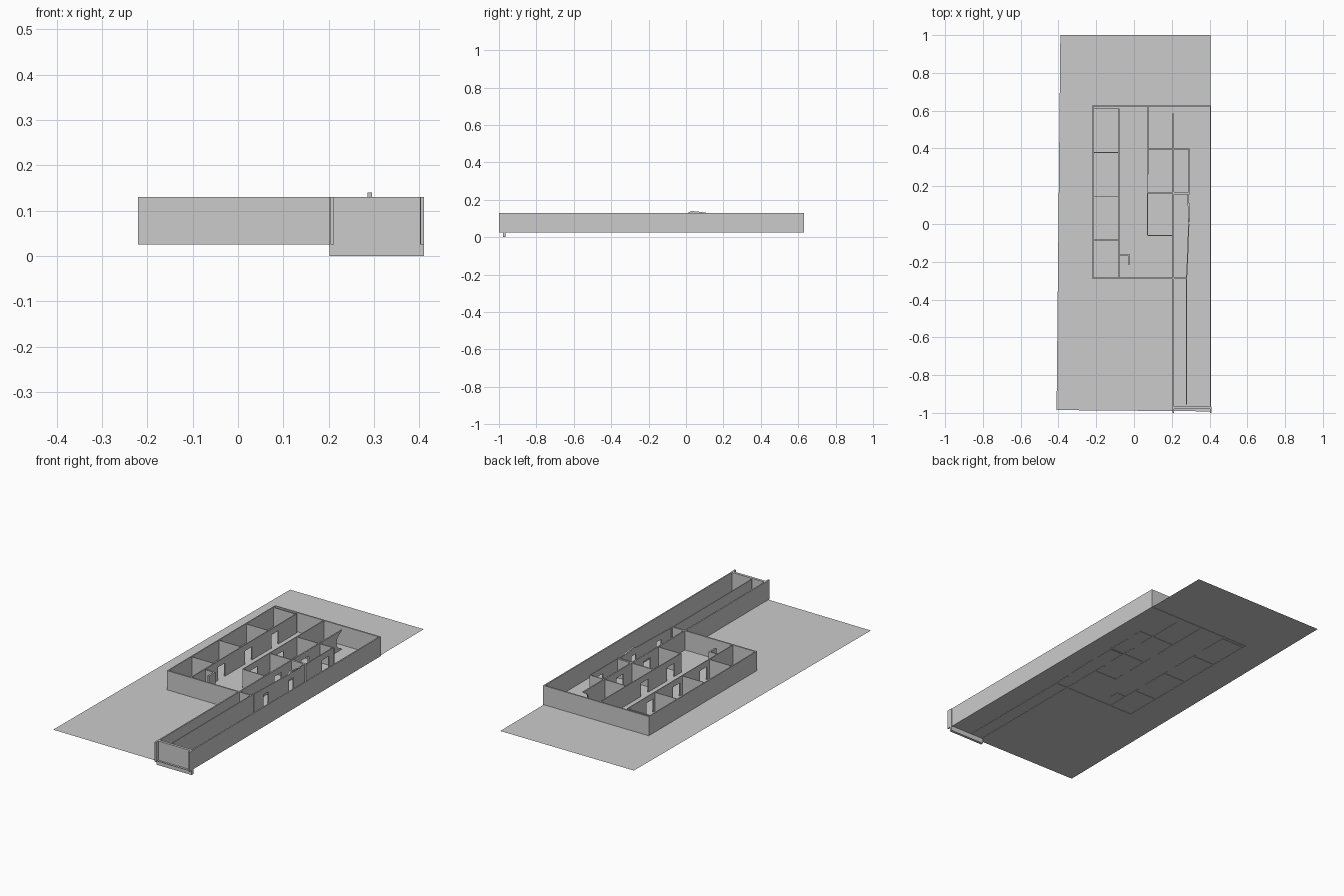
import bpy, bmesh
from mathutils import Vector

if "Cube" in bpy.data.objects:
    bpy.data.objects.remove(bpy.data.objects["Cube"])

Z0, Z1 = 0.025, 0.13      # wall foot and wall top
FLOOR = 0.027
DOOR_TOP = 0.098


def prism(name, outline, offset):
    """Closed solid from a planar outline pushed along an offset vector."""
    bm = bmesh.new()
    face = bm.faces.new([bm.verts.new(p) for p in outline])
    ext = bmesh.ops.extrude_face_region(bm, geom=[face], use_keep_orig=True)
    verts = [v for v in ext["geom"] if isinstance(v, bmesh.types.BMVert)]
    bmesh.ops.translate(bm, verts=verts, vec=offset)
    bmesh.ops.recalc_face_normals(bm, faces=bm.faces)
    mesh = bpy.data.meshes.new(name)
    bm.to_mesh(mesh)
    bm.free()
    obj = bpy.data.objects.new(name, mesh)
    bpy.context.collection.objects.link(obj)
    return obj


def wall(name, p0, p1, thick=0.006, doors=(), bottom=Z0, top=Z1, width=0.06, notch=0.0):
    """Upright wall from p0 to p1; doors are distances along it; notch hollows the far end."""
    a, b = Vector((*p0, 0)), Vector((*p1, 0))
    d = (b - a).normalized()
    n = Vector((-d.y, d.x, 0)) * thick
    length = (b - a).length
    prof = [(0, top), (0, bottom)]
    for s in sorted(doors):
        l, r = s - width / 2, s + width / 2
        prof += [(l, bottom), (l, DOOR_TOP), (r, DOOR_TOP), (r, bottom)]
    prof.append((length, bottom))
    if notch:
        h = top - bottom
        prof += [(length - notch * 0.8, bottom + h * 0.25), (length - notch, bottom + h * 0.5),
                 (length - notch * 0.8, bottom + h * 0.75)]
    prof.append((length, top))
    pts = [a + d * u + Vector((0, 0, z)) - n / 2 for u, z in prof]
    return prism(name, pts, n)


# Ground sheet
mesh = bpy.data.meshes.new("ground_sheet")
mesh.from_pydata([(-0.41, -0.985, FLOOR), (0.405, -0.992, FLOOR),
                  (0.405, 1.0, FLOOR), (-0.39, 1.0, FLOOR)], [], [(0, 1, 2, 3)])
bpy.context.collection.objects.link(bpy.data.objects.new("ground_sheet", mesh))

# Outer walls
wall("left_outer_wall", (-0.217, -0.29), (-0.217, 0.63), 0.006)
wall("back_outer_wall", (-0.22, 0.626), (0.408, 0.626), 0.008)
wall("front_outer_wall", (-0.22, -0.286), (0.28, -0.286), 0.008)
wall("right_outer_wall", (0.405, -0.985), (0.405, 0.63), 0.007)

# Entrance end: low wide panel between two fins
wall("entrance_panel", (0.202, -0.972), (0.41, -0.972), 0.014, bottom=0.0)
for side, x in (("left", 0.2075), ("right", 0.4065)):
    wall(f"{side}_entrance_fin", (x, -1.0), (x, -0.979), 0.008)

# Left row of rooms
wall("left_corridor_wall", (-0.08, -0.285), (-0.08, 0.612), 0.005,
     doors=(0.255, 0.485, 0.71))
for i, y in enumerate((-0.085, 0.147, 0.378, 0.61)):
    wall(f"left_room_partition_{i + 1}", (-0.217, y), (-0.08, y), 0.004, top=0.128)
wall("screen_long", (-0.08, -0.163), (-0.021, -0.163), 0.005, top=0.125)
wall("screen_return", (-0.026, -0.215), (-0.026, -0.163), 0.009, top=0.125)

# Middle row of rooms
wall("middle_corridor_wall", (0.072, -0.06), (0.074, 0.624), 0.005, doors=(0.09, 0.31))
for i, (y, x1, t) in enumerate(((-0.06, 0.207, 0.005), (0.166, 0.295, 0.007), (0.397, 0.295, 0.005))):
    wall(f"middle_room_partition_{i + 1}", (0.072, y), (x1, y), t, top=0.128)
wall("second_cross_wall", (0.207, 0.158), (0.295, 0.158), 0.005)

# Long spine wall and parallel passage wall
wall("spine_wall", (0.207, -0.979), (0.207, 0.585), 0.007, doors=(1.02, 1.25), notch=0.05)
wall("passage_wall_front", (0.279, -0.955), (0.279, -0.27), 0.005)
wall("passage_wall_middle", (0.28, -0.27), (0.29, 0.0), 0.006, doors=(0.1,), width=0.04)
wall("passage_wall_back", (0.29, 0.0), (0.285, 0.16), 0.005, doors=(0.035,), width=0.04)
wall("side_room_wall", (0.29, 0.166), (0.29, 0.397), 0.005, doors=(0.16,))

# Small raised ridge on the passage wall
prism("passage_ridge", [(0.286, 0.01, Z1), (0.286, 0.11, Z1), (0.286, 0.07, 0.136), (0.286, 0.03, 0.14)],
      Vector((0.009, 0, 0)))
